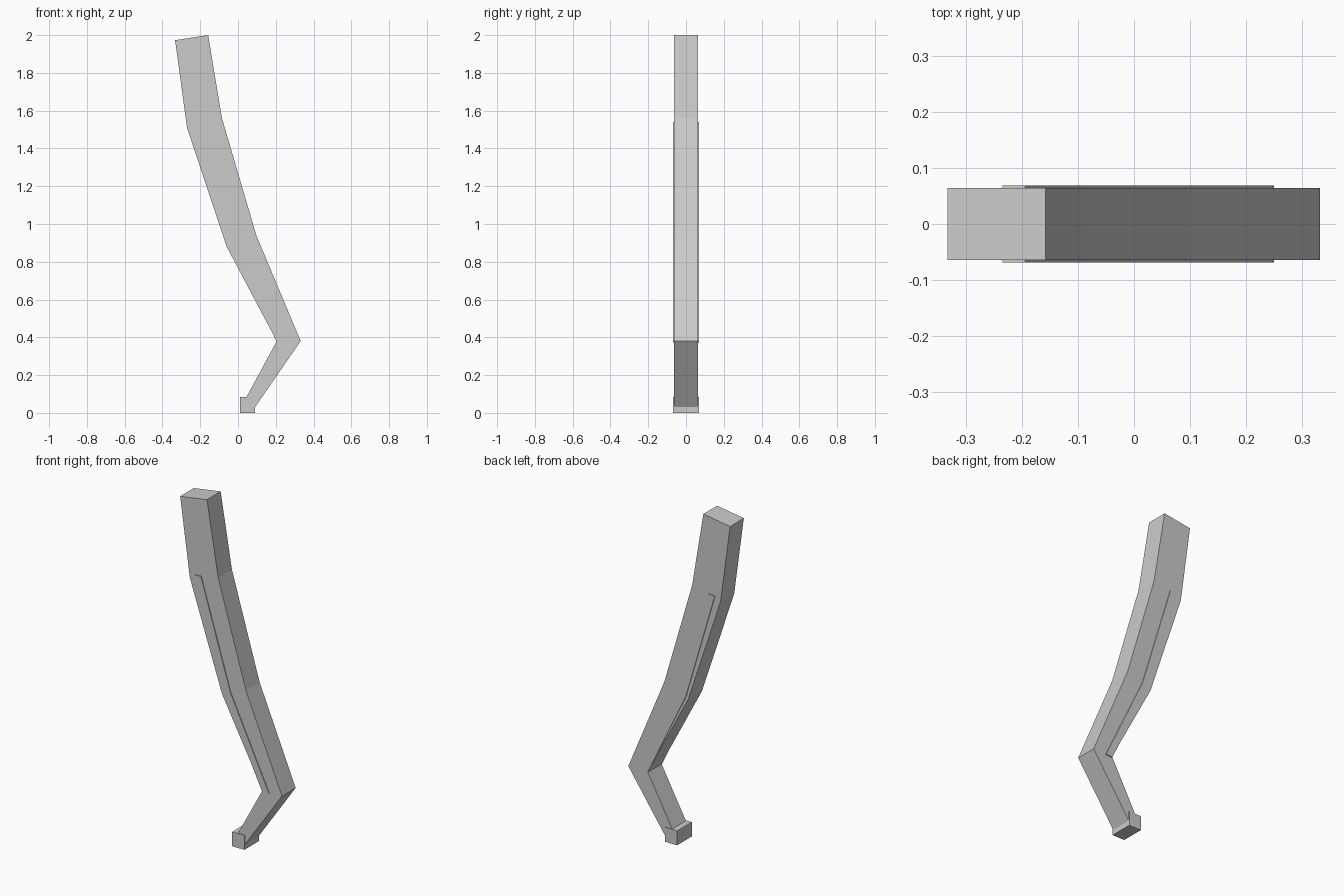
import bpy, bmesh

if "Cube" in bpy.data.objects:
    bpy.data.objects.remove(bpy.data.objects["Cube"])


def slab(name, profile, half):
    """Extrude an x-z profile symmetrically along y."""
    bm = bmesh.new()
    face = bm.faces.new([bm.verts.new((x, -half, z)) for x, z in profile])
    ext = bmesh.ops.extrude_face_region(bm, geom=[face])
    verts = [v for v in ext["geom"] if isinstance(v, bmesh.types.BMVert)]
    bmesh.ops.translate(bm, verts=verts, vec=(0, 2 * half, 0))
    # The start face remains as the front cap in an extruded region
    if not face.is_valid or len(bm.faces) < len(profile) + 2:
        bm.faces.new([v for v in bm.verts if v not in verts])
    bmesh.ops.recalc_face_normals(bm, faces=bm.faces)
    mesh = bpy.data.meshes.new(name)
    bm.to_mesh(mesh)
    bm.free()
    obj = bpy.data.objects.new(name, mesh)
    bpy.context.collection.objects.link(obj)
    return obj


# Curved upper limb
slab("upper_limb", [(-0.333, 1.973), (-0.27, 1.51), (-0.06, 0.88), (0.205, 0.38),
                    (0.332, 0.38), (0.097, 0.94), (-0.085, 1.56), (-0.158, 2.0)], 0.064)

# Lower limb angled back from the bend
slab("lower_limb", [(0.205, 0.38), (0.04, 0.075), (0.05, 0.03), (0.09, 0.03),
                    (0.332, 0.38)], 0.064)

# Slightly wider block at the tip
slab("tip_block", [(0.01, 0.0), (0.09, 0.0), (0.09, 0.085), (0.01, 0.085)], 0.0685)

# Narrow raised rib on both sides
slab("side_rib", [(-0.235, 1.535), (-0.045, 0.89), (0.207, 0.372), (0.25, 0.375),
                  (-0.002, 0.905), (-0.195, 1.54)], 0.0685)
